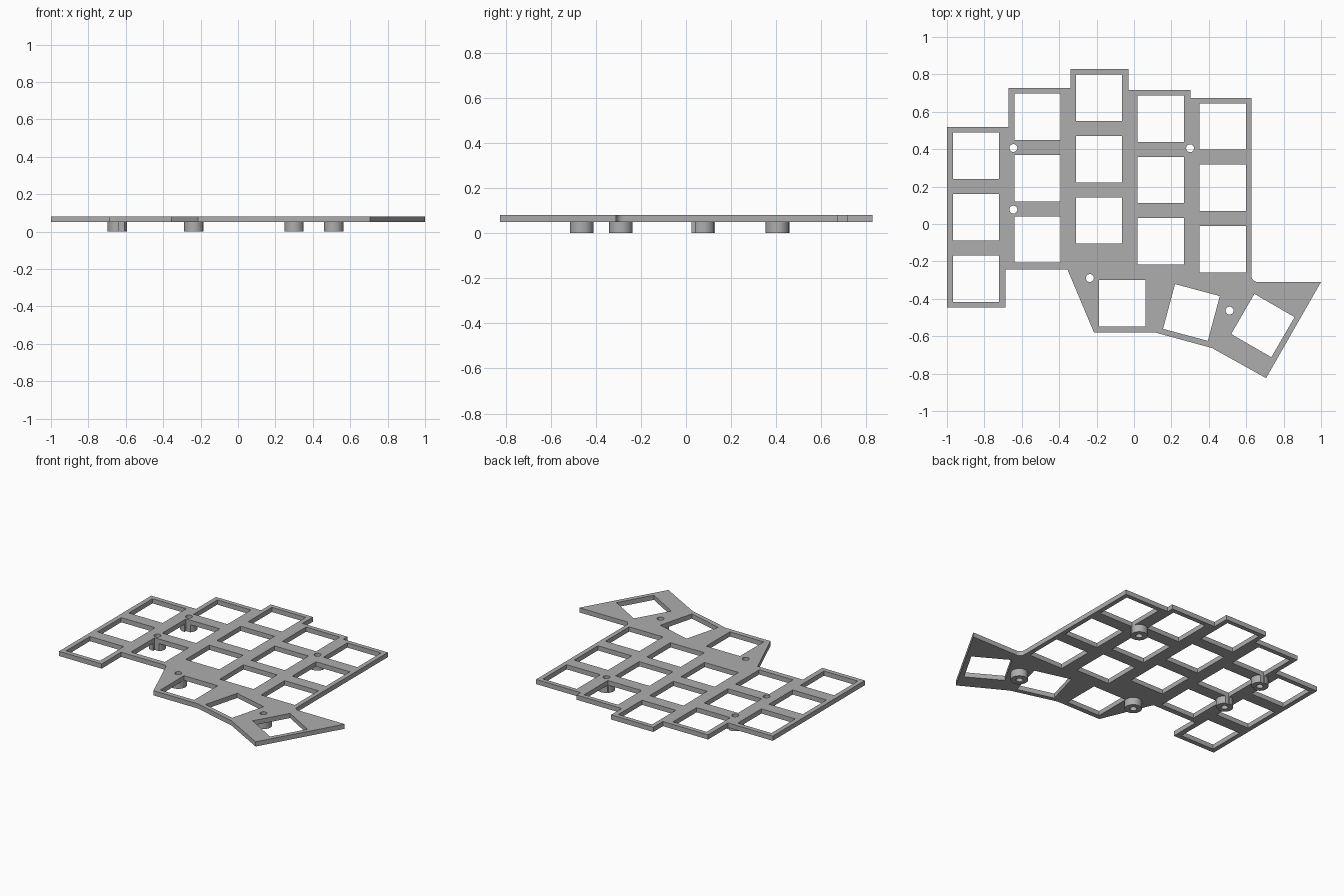
import bpy
import bmesh
from math import radians, sin, cos, pi
from mathutils import Matrix, Vector

if "Cube" in bpy.data.objects:
    bpy.data.objects.remove(bpy.data.objects["Cube"])

PLATE_BOTTOM, PLATE_TOP = 0.05, 0.081
OPENING, PITCH = 0.248, 0.328
POST_RADIUS, SCREW_RADIUS = 0.052, 0.021

# Single grey material
grey = bpy.data.materials.new("plain grey")
grey.use_nodes = True
grey.diffuse_color = (0.42, 0.42, 0.42, 1)
grey.node_tree.nodes["Principled BSDF"].inputs["Base Color"].default_value = grey.diffuse_color


def make_object(name, bm):
    bmesh.ops.recalc_face_normals(bm, faces=bm.faces)
    mesh = bpy.data.meshes.new(name)
    bm.to_mesh(mesh)
    bm.free()
    mesh.materials.append(grey)
    obj = bpy.data.objects.new(name, mesh)
    bpy.context.collection.objects.link(obj)
    return obj


def add_cylinder(bm, x, y, radius, z0, z1):
    bmesh.ops.create_cone(bm, cap_ends=True, segments=48, radius1=radius, radius2=radius,
                          depth=z1 - z0, matrix=Matrix.Translation((x, y, (z0 + z1) / 2)))


def add_opening(bm, x, y, angle=0):
    matrix = (Matrix.Translation((x, y, 0)) @ Matrix.Rotation(radians(angle), 4, "Z")
              @ Matrix.Diagonal((OPENING, OPENING, 0.5, 1)))
    bmesh.ops.create_cube(bm, size=1, matrix=matrix)


# Plate outline, with a rounded inner corner beside the thumb cluster
fillet = [(0.661 - 0.033 * cos(i * pi / 12), -0.277 - 0.033 * sin(i * pi / 12)) for i in range(7)]
outline = [
    (-1, -0.447), (-1, 0.519), (-0.671, 0.519), (-0.671, 0.727), (-0.34, 0.727),
    (-0.34, 0.828), (-0.03, 0.828), (-0.03, 0.717), (0.301, 0.717), (0.301, 0.674),
    (0.628, 0.674), *fillet, (1, -0.31), (0.706, -0.824), (0.417, -0.663),
    (0.112, -0.58), (-0.214, -0.58), (-0.356, -0.243), (-0.687, -0.243), (-0.687, -0.447),
]
bm = bmesh.new()
base = bm.faces.new([bm.verts.new((x, y, PLATE_BOTTOM)) for x, y in outline])
side = bmesh.ops.extrude_face_region(bm, geom=[base], use_keep_orig=True)["geom"]
bmesh.ops.translate(bm, verts=[v for v in side if isinstance(v, bmesh.types.BMVert)],
                    vec=Vector((0, 0, PLATE_TOP - PLATE_BOTTOM)))
parts = [make_object("switch_plate", bm)]

# Standoffs under the plate
posts = {
    "left_rear_standoff": (0.3, 0.405), "right_rear_standoff": (-0.645, 0.406),
    "right_middle_standoff": (-0.645, 0.077), "front_standoff": (-0.236, -0.289),
    "thumb_standoff": (0.511, -0.463),
}
for name, (x, y) in posts.items():
    bm = bmesh.new()
    add_cylinder(bm, x, y, POST_RADIUS, 0, PLATE_BOTTOM)
    parts.append(make_object(name, bm))

# Cutter holding the key openings and screw holes
bm = bmesh.new()
for x, top in ((-0.845, 0.364), (-0.516, 0.573), (-0.187, 0.675), (0.142, 0.563), (0.474, 0.521)):
    for row in range(3):
        add_opening(bm, x, top - row * PITCH)
for x, y, angle in ((-0.062, -0.424, 0), (0.307, -0.473, -15), (0.689, -0.543, -30)):
    add_opening(bm, x, y, angle)
for x, y in posts.values():
    add_cylinder(bm, x, y, SCREW_RADIUS, -0.2, 0.2)
cutter = make_object("opening_cutter", bm)
cutter.hide_render = True

# Cut every part, then drop the cutter
for obj in parts:
    cut = obj.modifiers.new("openings", "BOOLEAN")
    cut.operation, cut.solver, cut.object = "DIFFERENCE", "EXACT", cutter
    bpy.ops.object.select_all(action="DESELECT")
    obj.select_set(True)
    bpy.context.view_layer.objects.active = obj
    bpy.ops.object.modifier_apply(modifier=cut.name)
    bpy.ops.object.shade_smooth_by_angle(angle=radians(30))
bpy.data.objects.remove(cutter)
